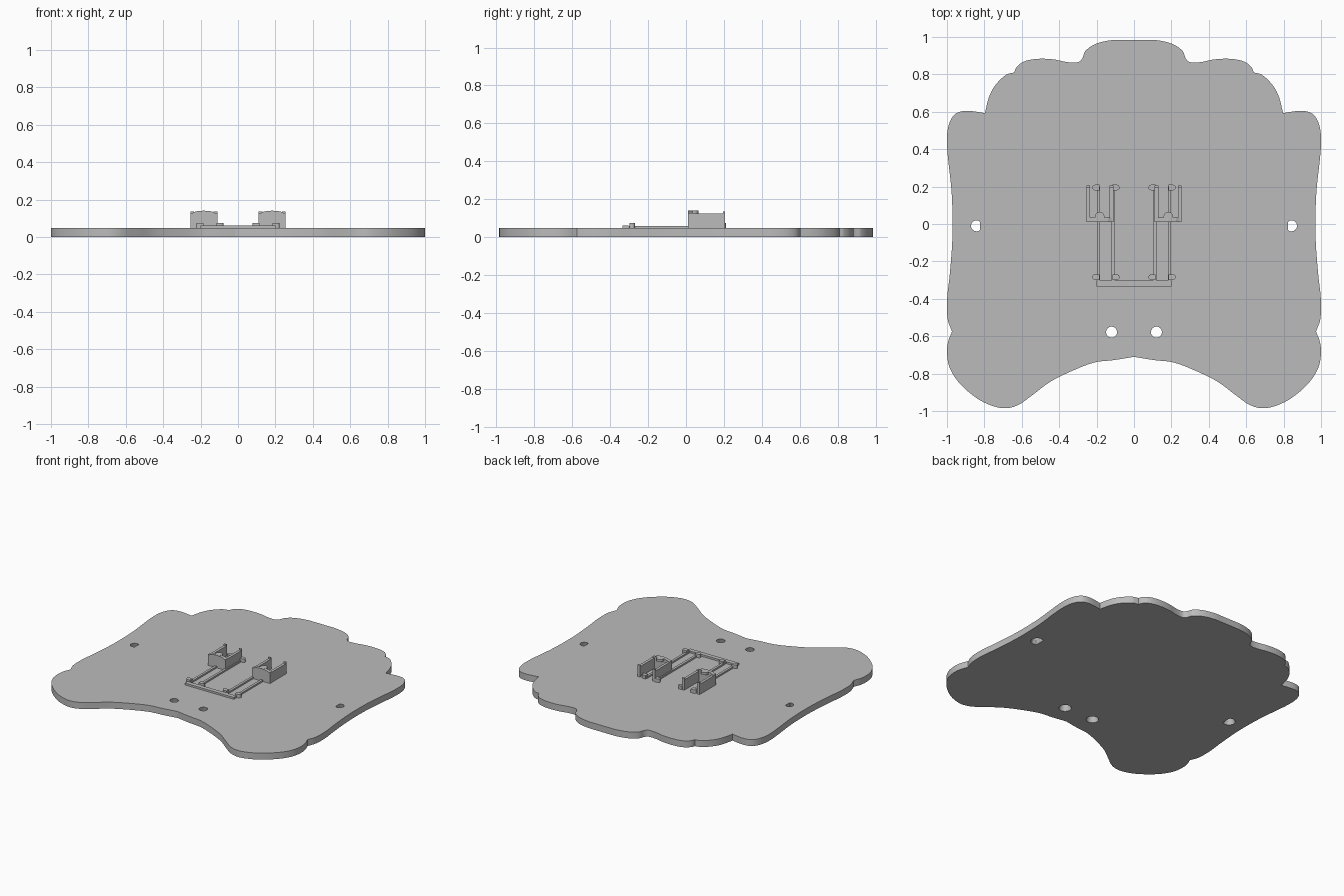
import bpy, bmesh, math
from mathutils import Vector

if "Cube" in bpy.data.objects:
    bpy.data.objects.remove(bpy.data.objects["Cube"])

grey = bpy.data.materials.new("plain grey")
grey.diffuse_color = (0.5, 0.5, 0.5, 1)
grey.use_nodes = True
grey.node_tree.nodes["Principled BSDF"].inputs["Base Color"].default_value = grey.diffuse_color
TOP = 0.048  # upper face of the base plate


def finish(name, bm, smooth=False):
    bmesh.ops.recalc_face_normals(bm, faces=bm.faces)
    me = bpy.data.meshes.new(name)
    bm.to_mesh(me)
    bm.free()
    ob = bpy.data.objects.new(name, me)
    bpy.context.collection.objects.link(ob)
    me.materials.append(grey)
    if smooth:
        shade(ob)
    return ob


def shade(ob):
    bpy.ops.object.select_all(action='DESELECT')
    ob.select_set(True)
    bpy.context.view_layer.objects.active = ob
    bpy.ops.object.shade_smooth_by_angle(angle=math.radians(30))


def loft(name, low, high, z0, z1, smooth=False):
    """Solid between two matching outlines."""
    bm = bmesh.new()
    a = [bm.verts.new((x, y, z0)) for x, y in low]
    b = [bm.verts.new((x, y, z1)) for x, y in high]
    n = len(a)
    bm.faces.new(a[::-1])
    bm.faces.new(b)
    for i in range(n):
        j = (i + 1) % n
        bm.faces.new((a[i], a[j], b[j], b[i]))
    return finish(name, bm, smooth)


def prism(name, pts, z0, z1, smooth=False):
    return loft(name, pts, pts, z0, z1, smooth)


def box(name, x0, x1, y0, y1, z0, z1):
    x0, x1 = sorted((x0, x1))
    return prism(name, [(x0, y0), (x1, y0), (x1, y1), (x0, y1)], z0, z1)


def spline(pts, steps=5):
    """Smooth curve through the points, ends included."""
    p = [Vector(q) for q in pts]
    p = [2 * p[0] - p[1]] + p + [2 * p[-1] - p[-2]]
    out = []
    for i in range(1, len(p) - 2):
        a, b, c, d = p[i - 1:i + 3]
        # tangents limited by chord length to avoid overshoot
        L = (c - b).length
        m0 = (c - a).normalized() * L
        m1 = (d - b).normalized() * L
        for k in range(steps):
            t = k / steps
            out.append((2*t**3 - 3*t*t + 1) * b + (t**3 - 2*t*t + t) * m0
                       + (3*t*t - 2*t**3) * c + (t**3 - t*t) * m1)
    return out + [p[-2]]


# Half outline of the plate, split where it has sharp notches
sections = [
    [(0, .985), (.1, .985), (.2, .965), (.26, .925), (.277, .885), (.30, .865),
     (.36, .866), (.43, .88), (.515, .883), (.59, .868), (.63, .835), (.64, .81)],
    [(.64, .81), (.685, .797), (.743, .74), (.775, .68), (.797, .593)],
    [(.797, .593), (.89, .605), (.95, .592), (.985, .545), (1, .47), (.997, .38),
     (.976, .18), (.97, .03), (.972, -.1), (.985, -.27), (.999, -.40),
     (.996, -.51), (.973, -.575)],
    [(.973, -.575), (.994, -.63), (1, -.69), (.985, -.77), (.93, -.855),
     (.835, -.935), (.755, -.973), (.685, -.985), (.62, -.968), (.55, -.92),
     (.45, -.845), (.33, -.785), (.21, -.74), (.11, -.728), (0, -.71)],
]
half = []
for s in sections:
    half += spline(s)[:-1]
half.append(Vector((0, -.71)))
half = [(min(p.x, 1), max(-.985, min(p.y, .985))) for p in half]
outline = half + [(-x, y) for x, y in half[-2:0:-1]]
plate = prism("base_plate", outline, 0, TOP)


# Flared mounting holes; the outer pair has a flat inner side
def ring(cx, cy, r, flat):
    pts = []
    for i in range(24):
        a = math.tau * i / 24
        x, y = r * math.cos(a), r * math.sin(a)
        if flat:
            x = max(x, -r * .6) if flat > 0 else min(x, r * .6)
        pts.append((cx + x, cy + y))
    return pts


for side in (-1, 1):
    for cx, cy, flat in ((.12, -.578, 0), (.842, -.01, side)):
        cut = loft("hole_cutter", ring(side * cx, cy, .043, flat),
                   ring(side * cx, cy, .029, flat), -.001, TOP + .001)
        cut.hide_render = True
        mod = plate.modifiers.new("hole", 'BOOLEAN')
        mod.operation, mod.solver, mod.object = 'DIFFERENCE', 'EXACT', cut
        bpy.context.view_layer.objects.active = plate
        bpy.ops.object.modifier_apply(modifier=mod.name)
        bpy.data.objects.remove(cut)
shade(plate)

# Cross bar joining the front ends of the rails
box("front_bar", -.2, .2, -.335, -.303, TOP - .005, .062)


# Tab with one rounded end, pointing along dx
def tab(name, x, y, w, d, dx):
    r = d / 2
    pts = [(x - dx * w / 2, y - r), (x + dx * (w / 2 - r), y - r)]
    pts += [(x + dx * (w / 2 - r + r * math.cos(a)), y + r * math.sin(a))
            for a in [math.pi * (i / 8 - .5) for i in range(1, 8)]]
    pts += [(x + dx * (w / 2 - r), y + r), (x - dx * w / 2, y + r)]
    prism(name, pts, TOP - .005, .074, True)


for s in (-1, 1):
    # Rails with a locating tab at each end
    for x, dx in ((.19, 1), (.11, -1)):
        box("rail", s * (x - .009), s * (x + .009), -.305, .2, TOP - .005, .06)
        for y in (-.284, .195):
            tab("rail_tab", s * (x + dx * .014), y, .038, .03, s * dx)
    # Upright bracket open to the back
    box("bracket_front", s * .11, s * .255, .01, .035, TOP - .005, .128)
    for x0, x1 in ((.11, .13), (.235, .255)):
        box("bracket_wall", s * x0, s * x1, .03, .205, TOP - .005, .124)
        box("bracket_lip", s * x0, s * x1, .196, .205, .12, .135)
    # Clip on top of the bracket: arched rim and rounded tongue
    arch = [(.115, .125), (.14, .137), (.183, .141), (.225, .137), (.25, .125)]
    bm = bmesh.new()
    f = bm.faces.new([bm.verts.new((s * x, .01, z)) for x, z in arch])
    ext = bmesh.ops.extrude_face_region(bm, geom=[f])
    bmesh.ops.translate(bm, vec=(0, .025, 0),
                        verts=[v for v in ext["geom"] if isinstance(v, bmesh.types.BMVert)])
    finish("bracket_rim", bm)
    tongue = [(s * .183 + .025 * math.cos(a), .04 + .025 * math.sin(a))
              for a in [math.pi * i / 10 for i in range(11)]]
    prism("bracket_tongue", tongue + [(s * .183 - .025, .02), (s * .183 + .025, .02)],
          .122, .14, True)
